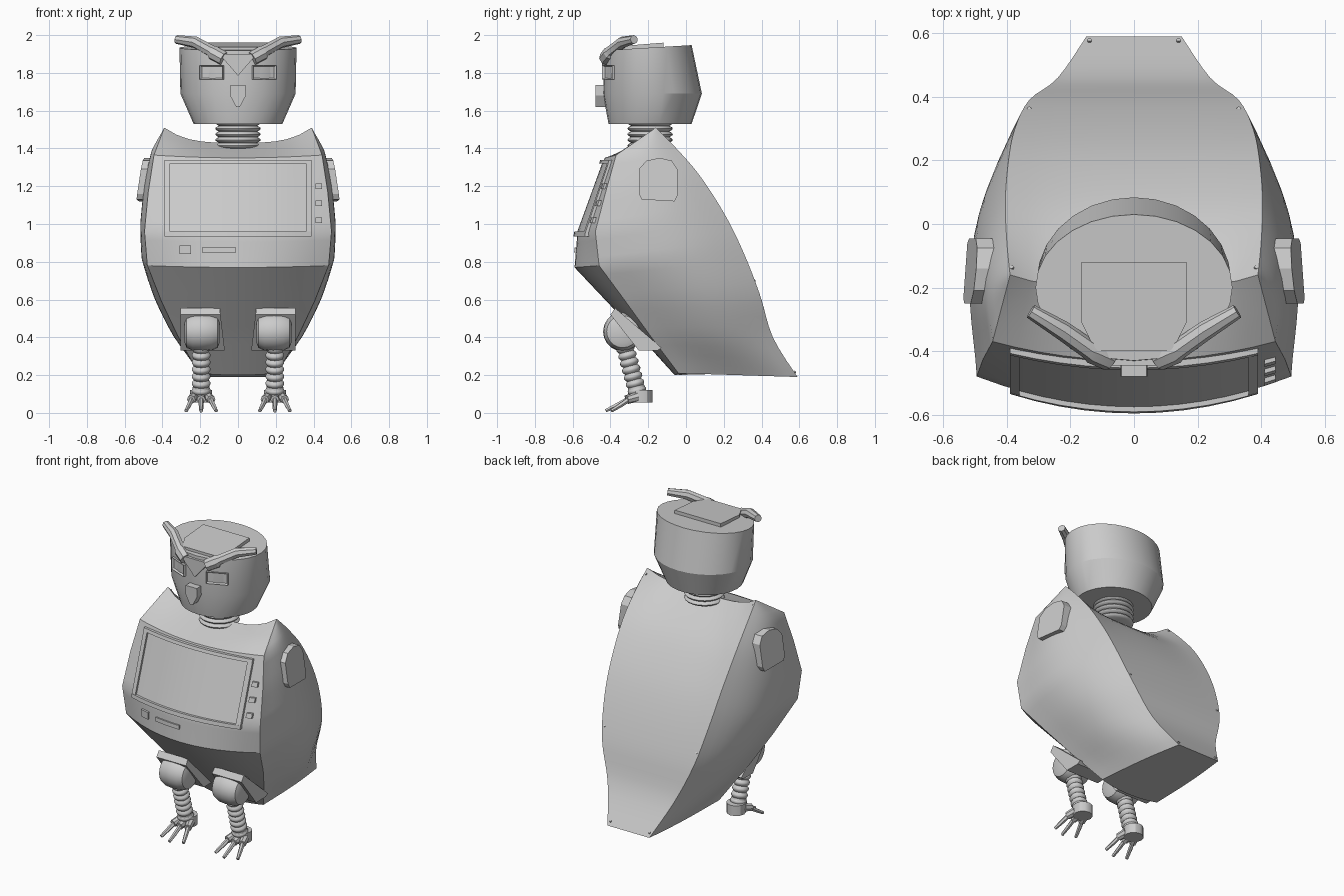
import bpy, bmesh, math
from mathutils import Vector

if "Cube" in bpy.data.objects:
    bpy.data.objects.remove(bpy.data.objects["Cube"], do_unlink=True)

grey = bpy.data.materials.new("plain grey")
grey.use_nodes = True
grey.diffuse_color = (0.6, 0.6, 0.6, 1)
grey.node_tree.nodes["Principled BSDF"].inputs["Base Color"].default_value = (0.6, 0.6, 0.6, 1)


def finish(name, bm, smooth=30):
    """Turn a bmesh into a shaded object."""
    bmesh.ops.remove_doubles(bm, verts=bm.verts, dist=0.0005)
    bmesh.ops.recalc_face_normals(bm, faces=bm.faces)
    mesh = bpy.data.meshes.new(name)
    bm.to_mesh(mesh)
    bm.free()
    mesh.materials.append(grey)
    ob = bpy.data.objects.new(name, mesh)
    bpy.context.scene.collection.objects.link(ob)
    bpy.ops.object.select_all(action='DESELECT')
    bpy.context.view_layer.objects.active = ob
    ob.select_set(True)
    if smooth:
        bpy.ops.object.shade_smooth_by_angle(angle=math.radians(smooth))
    return ob


def grid(bm, rows, closed=False):
    """Skin a list of equally long point rows."""
    vs = [[bm.verts.new(p) for p in r] for r in rows]
    n = len(rows[0])
    for a, b in zip(vs, vs[1:]):
        for i in range(n if closed else n - 1):
            j = (i + 1) % n
            bm.faces.new((a[i], a[j], b[j], b[i]))
    return vs


def tube(bm, path, radii, sides=8):
    """Capped tube through points with a radius at each."""
    path = [Vector(p) for p in path]
    rows = []
    for i, p in enumerate(path):
        d = path[min(i + 1, len(path) - 1)] - path[max(i - 1, 0)]
        q = d.to_track_quat('Z', 'Y')
        rows.append([p + q @ Vector((radii[i] * math.cos(a), radii[i] * math.sin(a), 0))
                     for a in (math.tau * k / sides for k in range(sides))])
    vs = grid(bm, rows, True)
    bm.faces.new(vs[0])
    bm.faces.new(vs[-1])


def ribbed(name, p0, p1, r, ribs, depth):
    """Corrugated hose whose radius swells at each rib."""
    p0, p1 = Vector(p0), Vector(p1)
    n = ribs * 6
    bm = bmesh.new()
    tube(bm, [p0.lerp(p1, i / n) for i in range(n + 1)],
         [r * (1 - depth + depth * abs(math.sin(math.pi * i / 6))) for i in range(n + 1)], 20)
    finish(name, bm, 50)


def prism(name, outline, place, smooth=0):
    """Extrude an outline; place(a, b, side) gives the 3D point for side 0 or 1."""
    bm = bmesh.new()
    vs = grid(bm, [[place(a, b, s) for a, b in outline] for s in (0, 1)], True)
    bm.faces.new(vs[0])
    bm.faces.new(vs[1])
    return finish(name, bm, smooth)


# ---- body shell: front centre, front edge, back edge, side bulge, back dip
KEYS = [
    ((0, -.06, .20), (.21, -.04, .21), (.15, .59, .19), .01, 0),
    ((0, -.25, .41), (.32, -.19, .41), (.24, .46, .40), .06, 0),
    ((0, -.42, .59), (.405, -.32, .59), (.33, .39, .63), .075, 0),
    ((0, -.59, .77), (.48, -.46, .78), (.375, .30, .86), .08, .003),
    ((0, -.575, .95), (.495, -.48, .96), (.395, .20, 1.06), .07, .01),
    ((0, -.50, 1.15), (.475, -.425, 1.17), (.405, .07, 1.26), .055, .025),
    ((0, -.43, 1.35), (.445, -.37, 1.365), (.40, -.06, 1.41), .035, .05),
    ((0, -.20, 1.43), (.39, -.16, 1.51), (.39, -.16, 1.51), 0, .08),
]
SUB, N = 4, 12


def smooth_mix(vals, i, t):
    """Catmull-Rom between vals[i] and vals[i + 1]."""
    a, b, c, d = (vals[max(0, min(len(vals) - 1, i + k))] for k in (-1, 0, 1, 2))
    return b + ((c - a) * t + (a * 2 - b * 5 + c * 4 - d) * t * t
                + (b * 3 - a - c * 3 + d) * t ** 3) * 0.5


backs = [Vector(k[2]) for k in KEYS]
front, back, left, right = [], [], [], []
for s in range((len(KEYS) - 1) * SUB + 1):
    i = min(s // SUB, len(KEYS) - 2)
    t = s / SUB - i
    fc, fe = (Vector(KEYS[i][c]).lerp(Vector(KEYS[i + 1][c]), t) for c in (0, 1))
    be = smooth_mix(backs, i, t)
    bulge, dip = (smooth_mix([k[c] for k in KEYS], i, t) for c in (3, 4))
    power = 2 + 1.5 * t if i == len(KEYS) - 2 else 2
    us = [k / N * 2 - 1 for k in range(N + 1)]
    front.append([(fe.x * u, *fc.lerp(fe, abs(u) ** power).yz) for u in us])
    sag = [dip * (1 - abs(u) ** 3.5) for u in us]
    back.append([(be.x * u, be.y - d / 2, be.z - d) for u, d in zip(us, sag)])
    side = [fe.lerp(be, k / N) + Vector((bulge * math.sin(math.pi * (k / N) ** 1.15), 0, 0))
            for k in range(N + 1)]
    left.append(side)
    right.append([(-p.x, p.y, p.z) for p in side])
# the ridge joins the front deck to the back
back[-1] = front[-1]
bm = bmesh.new()
for panel in (front, back, left, right):
    grid(bm, panel)
bmesh.ops.remove_doubles(bm, verts=bm.verts, dist=0.001)
bmesh.ops.dissolve_degenerate(bm, edges=bm.edges, dist=0.0005)
bmesh.ops.holes_fill(bm, edges=[e for e in bm.edges if e.is_boundary], sides=0)
finish("body_shell", bm, 28)


# ---- chest parts that follow the curve of the front
def front_y(x, z):
    i = 3 if z < .95 else 4 if z < 1.15 else 5
    (c0, e0), (c1, e1) = (KEYS[k][:2] for k in (i, i + 1))
    t = (z - c0[2]) / (c1[2] - c0[2])
    c, e, w = (a + (b - a) * t for a, b in ((c0[1], c1[1]), (e0[1], e1[1]), (e0[0], e1[0])))
    return c + (e - c) * (x / w) ** 2


def chest_plate(name, x0, x1, z0, z1, out, steps=10):
    bm = bmesh.new()
    xs = [x0 + (x1 - x0) * k / steps for k in range(steps + 1)]
    vs = grid(bm, [[(x, front_y(x, z) - o, z) for x in xs]
                   for z, o in ((z0, -.02), (z0, out), (z1, out), (z1, -.02))])
    for k in (0, -1):
        bm.faces.new([r[k] for r in vs])
    finish(name, bm)


chest_plate("screen", -.36, .36, .96, 1.32, .004)
chest_plate("screen_frame_top", -.39, .39, 1.32, 1.34, .02)
chest_plate("screen_frame_bottom", -.39, .39, .935, .96, .02)
for sx, word in ((-1, "right"), (1, "left")):
    chest_plate("screen_frame_" + word, *sorted((sx * .36, sx * .39)), .955, 1.325, .018, 2)
for z in (1.2, 1.11, 1.02):
    chest_plate("control_button", .41, .445, z - .014, z + .014, .018, 2)
chest_plate("slot", -.19, -.01, .85, .875, .009, 4)
chest_plate("socket", -.31, -.25, .84, .885, .012, 2)

# ---- neck and head
ribbed("neck", (0, -.19, 1.40), (0, -.19, 1.55), .12, 5, .15)
bm = bmesh.new()
rings = []
for z, rx, ry, cy in ((1.53, .235, .22, -.19), (1.69, .305, .262, -.178), (1.933, .31, .23, -.20)):
    rings.append([(rx * math.cos(a), cy + ry * math.sin(a), z + (.014 * math.sin(a) if z > 1.9 else 0))
                  for a in (math.tau * k / 28 for k in range(28))])
vs = grid(bm, rings, True)
bm.faces.new(vs[0])
bm.faces.new(vs[-1])
finish("head", bm, 25)
prism("head_top_panel", [(-.165, -.12), (.165, -.12), (.165, -.31), (.12, -.40), (-.12, -.40), (-.165, -.31)],
      lambda x, y, s: (x, y, 1.91 + s * (.05 + .08 * (y + .12))))
prism("beak", [(-.04, 1.735), (.04, 1.735), (.042, 1.68), (.01, 1.62), (-.01, 1.62), (-.042, 1.68)],
      lambda x, z, s: (x, -.42 - .06 * s, z))
prism("brow_bridge", [(-.10, 1.90), (.10, 1.90), (0, 1.785)],
      lambda x, z, s: (x, -.41 - .035 * s, z))

# ---- parts repeated left and right
WING = [(-.235, 1.13), (-.06, 1.12), (-.045, 1.15), (-.045, 1.29), (-.075, 1.335),
        (-.14, 1.35), (-.21, 1.335), (-.25, 1.29), (-.25, 1.16)]
THIGH = [(-.40, .52), (-.375, .555), (-.13, .345), (-.15, .33), (-.25, .33)]
for sx, word in ((-1, "right_"), (1, "left_")):
    # eye with a sunken lens
    turn = sx * math.radians(23)
    eye = prism(word + "eye", [(-.066, 1.765), (.066, 1.765), (.066, 1.84), (-.066, 1.84)],
                lambda x, z, s: (sx * .132 + x * math.cos(turn) + .025 * s * math.sin(turn),
                                 -.395 + x * math.sin(turn) - .025 * s * math.cos(turn), z))
    bm = bmesh.new()
    bm.from_mesh(eye.data)
    face = min(bm.faces, key=lambda f: f.normal.y)
    bmesh.ops.inset_region(bm, faces=[face], thickness=.01, depth=0)
    bmesh.ops.translate(bm, verts=face.verts, vec=face.normal * -.012)
    bm.to_mesh(eye.data)
    bm.free()

    # swept brow horn
    bm = bmesh.new()
    tube(bm, [(sx * .075, -.425, 1.875), (sx * .13, -.40, 1.905), (sx * .14, -.395, 1.915),
              (sx * .225, -.335, 1.962), (sx * .325, -.275, 1.977)], [.038, .04, .032, .031, .023], 8)
    finish(word + "brow", bm)

    # wing plate leaning with the flank
    prism(word + "wing_plate", WING, lambda y, z, s: (
        sx * (.46 + .053 * s - .15 * (z - 1.24) - .08 * (y + .14)), y, z))

    # thigh guard, narrower at the top, and rounded thigh
    prism(word + "thigh_guard", THIGH, lambda y, z, s: (
        sx * (.305 if s else .07 + .12 * (z - .33)), y, z))
    bm = bmesh.new()
    prof = [(-.092, .06), (-.082, .085), (-.05, .1), (0, .104), (.05, .1), (.082, .085), (.092, .06)]
    tube(bm, [(sx * .19 + x, -.335, .43) for x, r in prof], [r for x, r in prof], 20)
    finish(word + "thigh", bm, 40)

    # hose leg and foot
    ribbed(word + "leg", (sx * .195, -.325, .36), (sx * .195, -.255, .10), .05, 7, .24)
    bm = bmesh.new()
    tube(bm, [(sx * .195, -.235, .055), (sx * .195, -.235, .12)], [.058, .058], 12)
    tube(bm, [(sx * .195, -.26, .12), (sx * .195, -.265, .14)], [.048, .044], 12)
    for d in (-1, 0, 1):
        def at(f, z):
            return (sx * .195 + d * (.04 + .04 * f), -.27 - (.155 - .03 * abs(d)) * f, z)
        tube(bm, [at(-.1, .085), at(.33, .07)], [.026, .023], 8)
        tube(bm, [at(.25, .072), at(.6, .042), at(1, .011)], [.014, .013, .01], 6)
    finish(word + "foot", bm)

# ---- small screws along the back edges
bm = bmesh.new()
for sx in (-1, 1):
    for x, y, z in ((.14, .575, .215), (.33, .36, .70), (.385, -.14, 1.48)):
        tube(bm, [(sx * x, y - .01, z - .01), (sx * x, y + .005, z + .004)], [.007, .007], 8)
finish("back_screws", bm)
